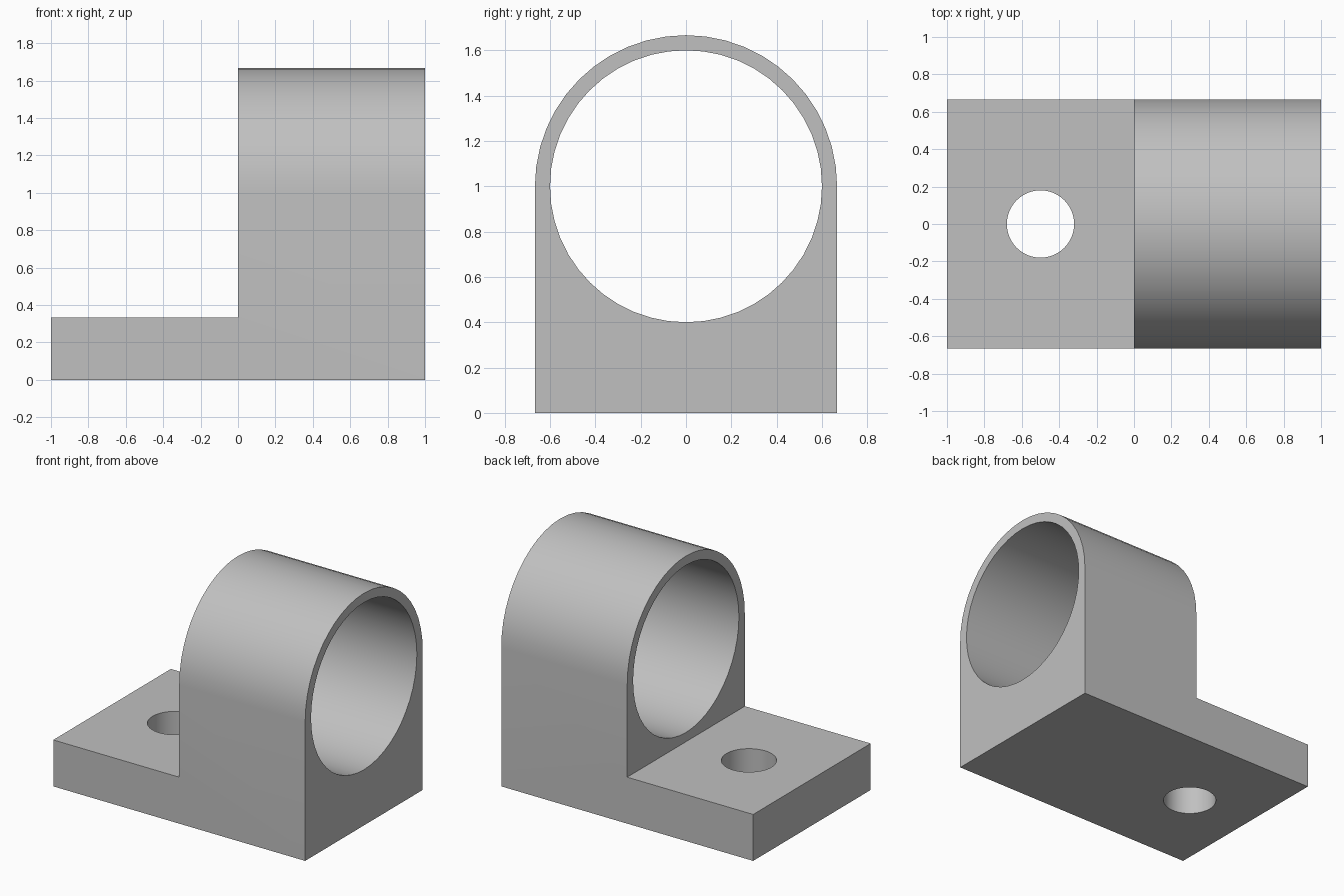
import bpy
import bmesh
from math import cos, sin, pi, radians
from mathutils import Matrix

if "Cube" in bpy.data.objects:
    bpy.data.objects.remove(bpy.data.objects["Cube"])

HALF_WIDTH = 2 / 3
PLATE_TOP = 1 / 3
BORE_Z = 1.0
SEGMENTS = 48

steel = bpy.data.materials.new("plain_grey")
steel.use_nodes = True
grey = (0.53, 0.53, 0.53, 1)
steel.diffuse_color = grey
steel.node_tree.nodes["Principled BSDF"].inputs["Base Color"].default_value = grey


def add_object(name, bm):
    bmesh.ops.recalc_face_normals(bm, faces=bm.faces)
    mesh = bpy.data.meshes.new(name)
    bm.to_mesh(mesh)
    bm.free()
    mesh.materials.append(steel)
    obj = bpy.data.objects.new(name, mesh)
    bpy.context.collection.objects.link(obj)
    return obj


def cylinder(name, radius, depth, matrix):
    bm = bmesh.new()
    bmesh.ops.create_cone(bm, cap_ends=True, segments=SEGMENTS, radius1=radius,
                          radius2=radius, depth=depth, matrix=matrix)
    return add_object(name, bm)


# Arched section swept along the full length
arch = [(HALF_WIDTH * cos(2 * pi * i / SEGMENTS),
         BORE_Z + HALF_WIDTH * sin(2 * pi * i / SEGMENTS))
        for i in range(SEGMENTS // 2 + 1)]
section = arch + [(-HALF_WIDTH, 0), (HALF_WIDTH, 0)]
bm = bmesh.new()
face = bm.faces.new([bm.verts.new((-1, y, z)) for y, z in section])
swept = bmesh.ops.extrude_face_region(bm, geom=[face])
bmesh.ops.translate(bm, vec=(2, 0, 0),
                    verts=[v for v in swept["geom"] if isinstance(v, bmesh.types.BMVert)])
bracket = add_object("bearing_bracket", bm)

# Cutters: step above the foot plate, main bore, bolt hole
bm = bmesh.new()
bmesh.ops.create_cube(bm, size=2, matrix=Matrix.Translation((-1, 0, PLATE_TOP + 1)))
step = add_object("step_cutter", bm)
bore = cylinder("bore_cutter", 0.6, 3,
                Matrix.Translation((0, 0, BORE_Z)) @ Matrix.Rotation(pi / 2, 4, "Y"))
bolt = cylinder("bolt_hole_cutter", 0.18, 1, Matrix.Translation((-0.5, 0, 0.2)))

bpy.ops.object.select_all(action="DESELECT")
bpy.context.view_layer.objects.active = bracket
bracket.select_set(True)
for cutter in (step, bore, bolt):
    cutter.hide_render = True
    mod = bracket.modifiers.new(cutter.name, "BOOLEAN")
    mod.operation = "DIFFERENCE"
    mod.solver = "EXACT"
    mod.object = cutter
    bpy.ops.object.modifier_apply(modifier=mod.name)
    bpy.data.objects.remove(cutter)

# Smooth curved walls, crisp edges
bpy.ops.object.shade_smooth_by_angle(angle=radians(30))
